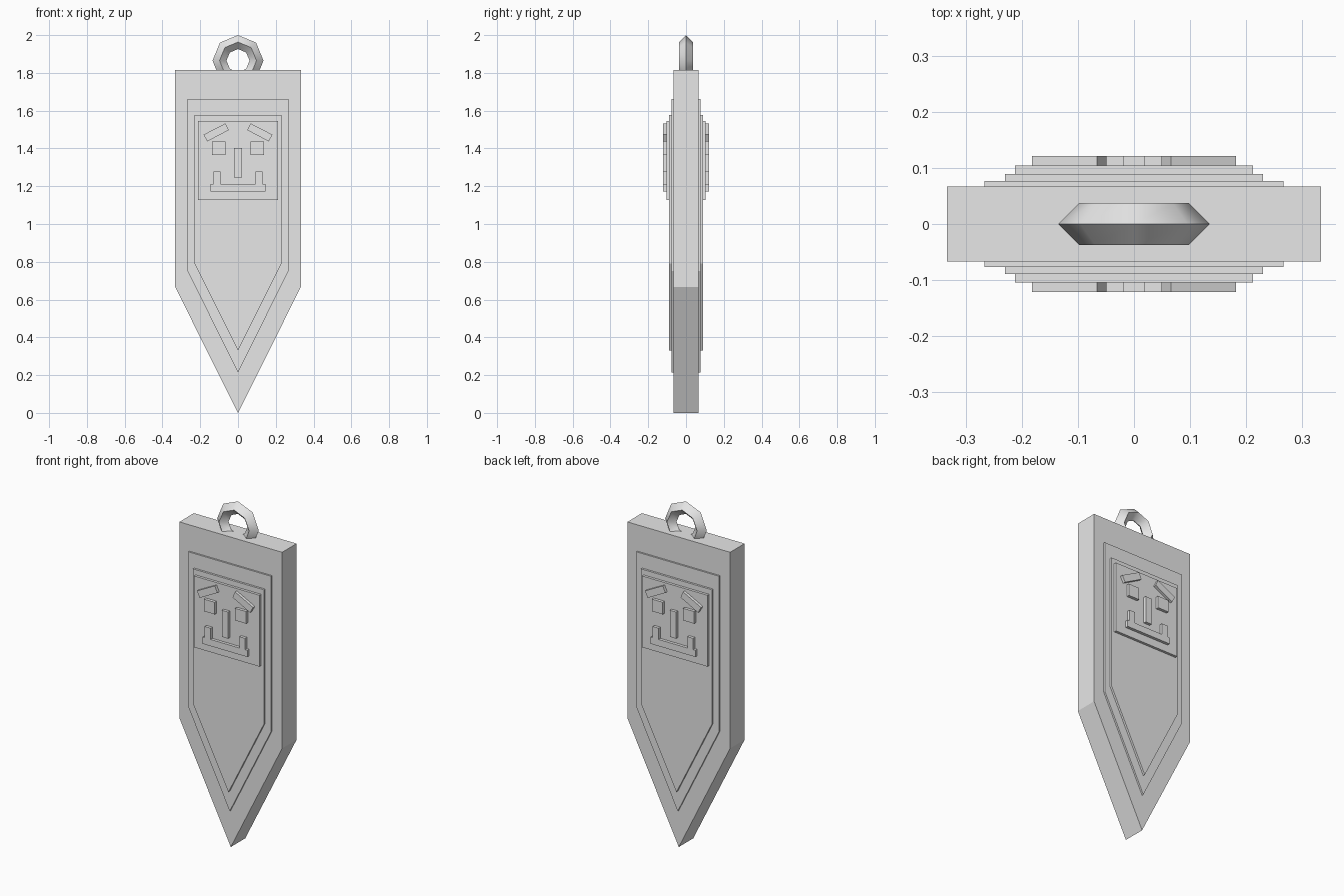
import bpy
import bmesh
from mathutils import Vector

if "Cube" in bpy.data.objects:
    bpy.data.objects.remove(bpy.data.objects["Cube"], do_unlink=True)

# One plain grey for the whole pendant
grey = bpy.data.materials.new("light_grey")
grey.use_nodes = True
colour = (0.8, 0.8, 0.8, 1)
grey.diffuse_color = colour
grey.node_tree.nodes["Principled BSDF"].inputs["Base Color"].default_value = colour


def plate(name, outline, inner, outer, pair=False):
    """Extrude an x-z outline outwards on the front and mirror it to the back."""
    bm = bmesh.new()
    face = bm.faces.new([bm.verts.new((x, -inner, z)) for x, z in outline])
    extruded = bmesh.ops.extrude_face_region(bm, geom=[face])["geom"]
    moved = [v for v in extruded if isinstance(v, bmesh.types.BMVert)]
    bmesh.ops.translate(bm, verts=moved, vec=Vector((0, inner - outer, 0)))
    if inner == 0:
        # Slabs through the middle are joined to their mirrored half
        middle = [f for f in bm.faces if all(abs(v.co.y) < 1e-5 for v in f.verts)]
        bmesh.ops.delete(bm, geom=middle, context='FACES_ONLY')
    bmesh.ops.recalc_face_normals(bm, faces=bm.faces)
    # An open slab must face outwards at its front
    front = min(bm.faces, key=lambda f: f.calc_center_median().y)
    if front.normal.y > 0:
        bmesh.ops.reverse_faces(bm, faces=bm.faces)
    mesh = bpy.data.meshes.new(name)
    bm.to_mesh(mesh)
    bm.free()
    mesh.materials.append(grey)
    obj = bpy.data.objects.new(name, mesh)
    bpy.context.collection.objects.link(obj)
    mirror = obj.modifiers.new("Mirror", 'MIRROR')
    mirror.use_axis = (pair, True, False)
    return obj


def pennant(half, top, shoulder, tip):
    return [(-half, top), (-half, shoulder), (0, tip), (half, shoulder), (half, top)]


def box(x0, x1, z0, z1):
    return [(x0, z0), (x1, z0), (x1, z1), (x0, z1)]


# Stepped pointed slabs
plate("body", pennant(0.333, 1.816, 0.667, 0), 0, 0.067)
plate("outer_panel", pennant(0.267, 1.662, 0.75, 0.214), 0, 0.077)
plate("inner_panel", pennant(0.23, 1.577, 0.79, 0.33), 0, 0.089)
plate("face_panel", box(-0.212, 0.212, 1.128, 1.546), 0, 0.104)

# Raised face details
base, rise = 0.095, 0.121
plate("eyes", box(0.066, 0.137, 1.366, 1.437), base, rise, pair=True)
plate("eyebrows", [(0.182, 1.473), (0.066, 1.533), (0.049, 1.497), (0.163, 1.437)],
      base, rise, pair=True)
plate("nose", box(-0.02, 0.02, 1.247, 1.403), base, rise)
half_mouth = [(0.145, 1.173), (0.145, 1.212), (0.131, 1.212),
              (0.131, 1.278), (0.093, 1.278), (0.093, 1.212)]
plate("mouth", half_mouth + [(-x, z) for x, z in reversed(half_mouth)], base, rise)

# Hanging ring with a diamond section
bpy.ops.mesh.primitive_torus_add(major_segments=8, minor_segments=4,
                                 major_radius=0.098, minor_radius=0.037,
                                 location=(0, 0, 1.865), rotation=(1.5708, 0, 0))
ring = bpy.context.object
ring.name = "hanging_ring"
ring.data.materials.append(grey)
bpy.ops.object.shade_smooth_by_angle(angle=0.7)
